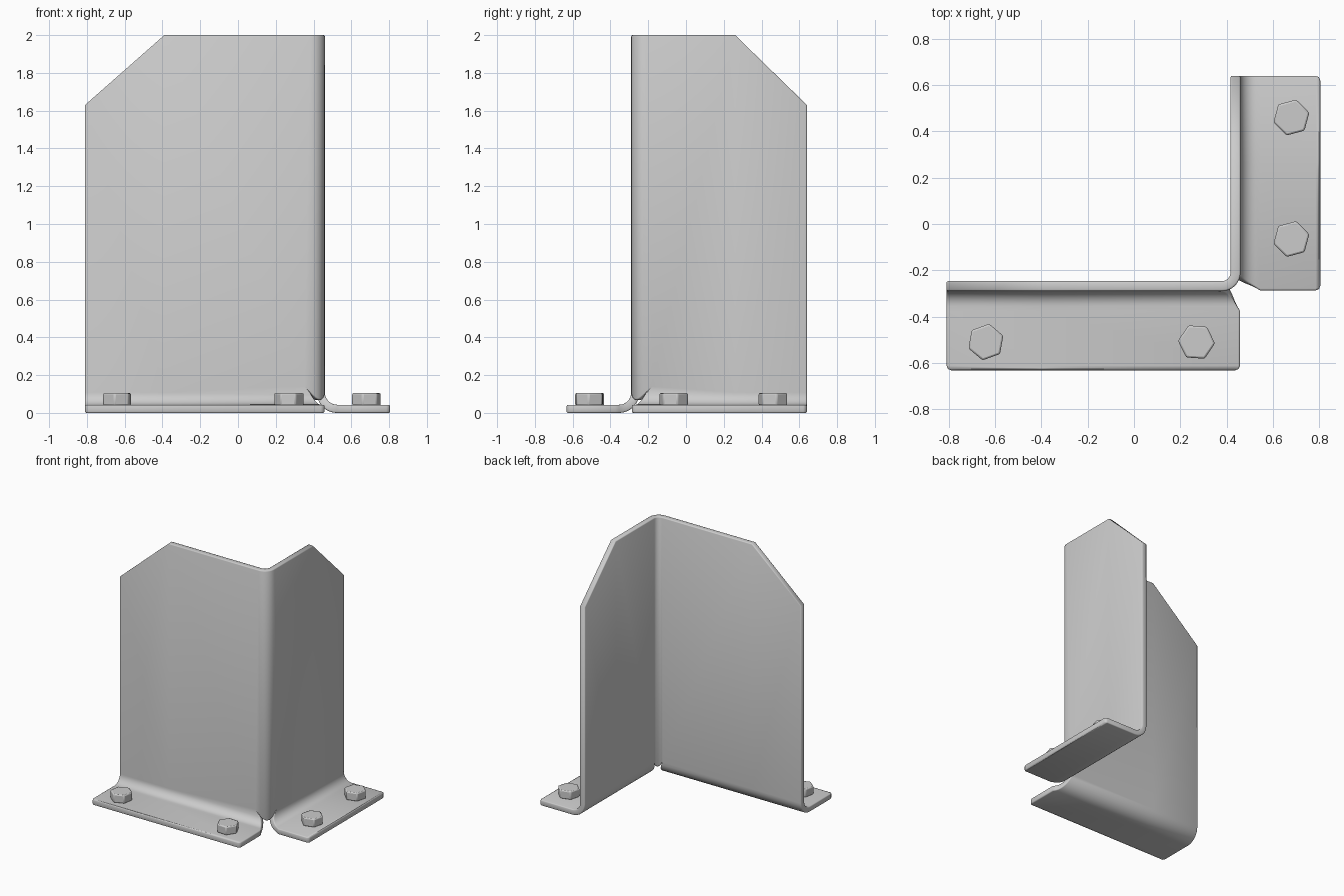
import bpy, bmesh
from math import sin, cos, pi, radians

if "Cube" in bpy.data.objects:
    bpy.data.objects.remove(bpy.data.objects["Cube"])

T = 0.043          # sheet thickness
R = 0.065          # inner radius of the foot bend
C = 0.08           # outer radius of the vertical corner bend
X0, Y0 = 0.46, -0.29   # outer planes of the two walls

bm = bmesh.new()


def front(s, n, z):
    return (s, Y0 - n, z)


def right(s, n, z):
    return (X0 + n, s, z)


def wing(place, cols, tops, width, end):
    """Wall with a clipped top corner, foot bend and flange.
    cols run from the free end to the corner bend; end is the flange end."""
    free, mid, c = cols
    d = 1 if c > free else -1
    rows = [[(s, 0, z) for s, z in zip(cols, tops)]]
    for i in range(9):                               # foot bend
        t = i / 8 * pi / 2
        rows.append([R * (1 - cos(t)), T + R * (1 - sin(t)), 0])
    for n, inset in ((0.085, 0), (width - 0.02, 0), (width - 0.006, 0.006), (width, 0.02)):
        rows.append([n, T, inset])
    grid = [[bm.verts.new(place(*p)) for p in rows[0]]]
    for n, z, inset in rows[1:]:
        # relief notch beside the corner
        if n < 0.03:
            e = c + (end - c) * 0.55 * (n / 0.03) ** 0.5
        else:
            e = c + (end - c) * min(1, 0.55 + 0.45 * (n - 0.03) / 0.055)
        ss = (free + d * inset, mid, e - d * inset)
        grid.append([bm.verts.new(place(s, n, z)) for s in ss])
    for a, b in zip(grid, grid[1:]):
        for i in range(2):
            bm.faces.new((a[i], a[i + 1], b[i + 1], b[i]))
    return grid[0][2], grid[1][2]


fa = wing(front, (-0.81, -0.39, X0 - C), (1.63, 2, 2), 0.342, 0.458)
ra = wing(right, (0.64, 0.26, Y0 + C), (1.63, 2, 2), 0.345, -0.287)

# Vertical corner bend joining both walls
prev = fa
for i in range(1, 9):
    if i == 8:
        cur = ra
    else:
        a = -pi / 2 + i / 8 * pi / 2
        x, y = X0 - C + C * cos(a), Y0 + C + C * sin(a)
        zb = T + R - 0.04 * sin(i / 8 * pi)
        cur = (bm.verts.new((x, y, 2)), bm.verts.new((x, y, zb)))
    bm.faces.new((prev[0], cur[0], cur[1], prev[1]))
    prev = cur

bmesh.ops.recalc_face_normals(bm, faces=bm.faces)
bm.normal_update()
front_face = min(bm.faces, key=lambda f: -f.calc_area())
nrm = front_face.normal
if nrm.x - nrm.y < 0:
    bmesh.ops.reverse_faces(bm, faces=bm.faces)


def finish(bm, name):
    me = bpy.data.meshes.new(name)
    bm.to_mesh(me)
    bm.free()
    ob = bpy.data.objects.new(name, me)
    bpy.context.collection.objects.link(ob)
    return ob


def bevel_smooth(ob, width, segments):
    b = ob.modifiers.new("Bevel", 'BEVEL')
    b.width, b.segments = width, segments
    b.limit_method, b.angle_limit = 'ANGLE', radians(50)
    b.use_clamp_overlap = False
    bpy.ops.object.select_all(action='DESELECT')
    ob.select_set(True)
    bpy.context.view_layer.objects.active = ob
    bpy.ops.object.shade_smooth_by_angle(angle=radians(35))


# Bent sheet guard
guard = finish(bm, "corner_guard")
sol = guard.modifiers.new("Solidify", 'SOLIDIFY')
sol.thickness, sol.offset, sol.use_even_offset = T, -1, True
bevel_smooth(guard, 0.007, 2)

# Hex bolt heads
for i, (x, y, rot) in enumerate(((-0.64, -0.51, 80), (0.27, -0.51, -4),
                                 (0.68, 0.46, 75), (0.68, -0.065, 75))):
    b = bmesh.new()
    bmesh.ops.create_cone(b, cap_ends=True, segments=6, radius1=0.08,
                          radius2=0.08, depth=0.065)
    # cone vertices start on the y axis, so turn by a further 30 degrees
    ob = finish(b, "bolt_head_%d" % (i + 1))
    ob.location = (x, y, 0.0725)
    ob.rotation_euler.z = radians(rot + 30)
    bevel_smooth(ob, 0.008, 2)
